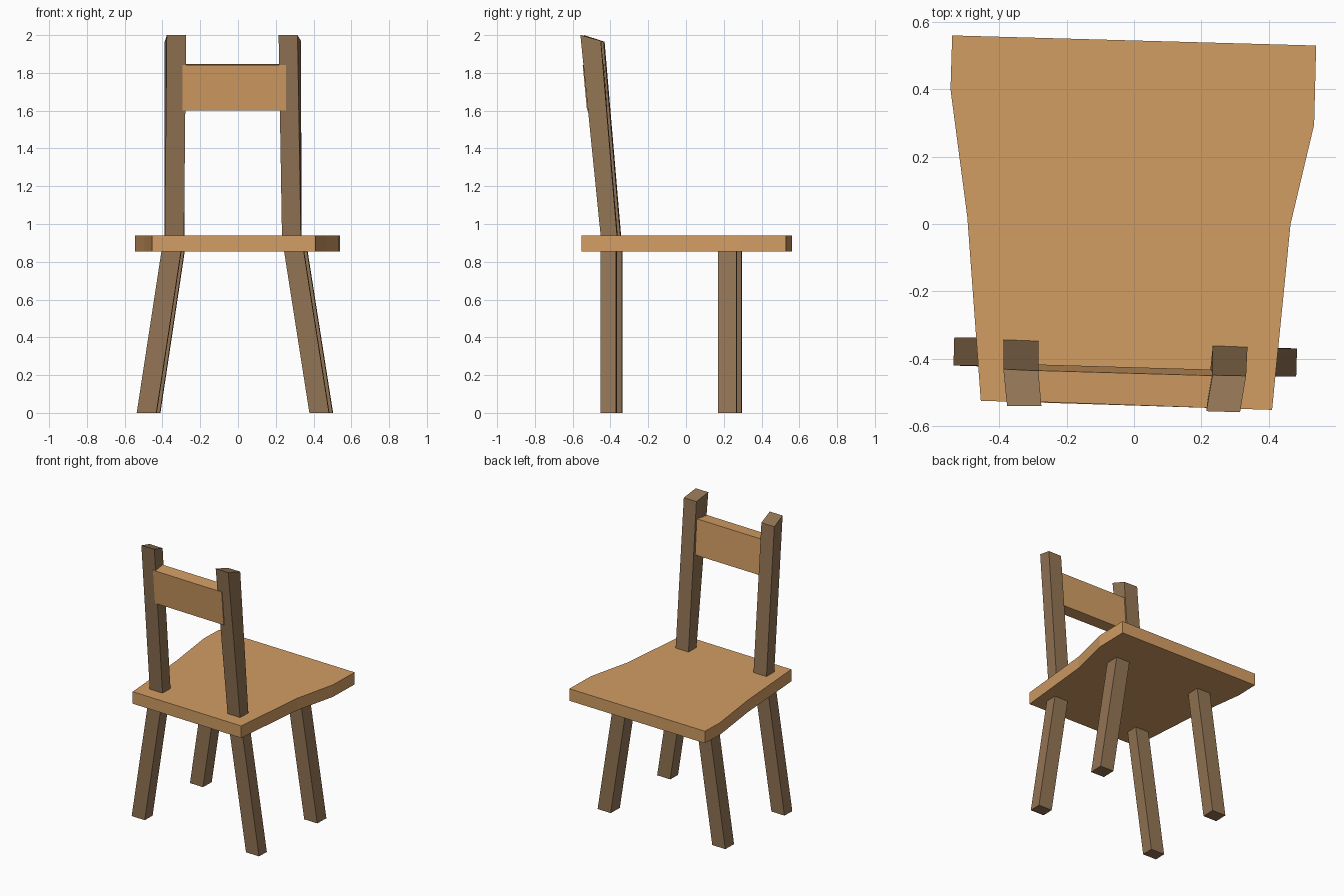
import bpy
import math

if "Cube" in bpy.data.objects:
    bpy.data.objects.remove(bpy.data.objects["Cube"])


def material(name, rgb):
    m = bpy.data.materials.new(name)
    m.diffuse_color = (*rgb, 1.0)
    m.use_nodes = True
    m.node_tree.nodes["Principled BSDF"].inputs["Base Color"].default_value = m.diffuse_color
    return m


light_wood = material("light wood", (0.645, 0.337, 0.127))
dark_wood = material("dark wood", (0.288, 0.175, 0.089))


def loft(name, bottom, top, mat):
    """Solid between two matching rings, both counter-clockwise from above."""
    n = len(bottom)
    faces = [tuple(reversed(range(n))), tuple(range(n, 2 * n))]
    faces += [(i, (i + 1) % n, n + (i + 1) % n, n + i) for i in range(n)]
    mesh = bpy.data.meshes.new(name)
    mesh.from_pydata(list(bottom) + list(top), [], faces)
    mesh.materials.append(mat)
    obj = bpy.data.objects.new(name, mesh)
    bpy.context.collection.objects.link(obj)
    return obj


TWIST = math.radians(-1.7)  # the chair is slightly skewed


def rect(cx, cy, z, hx, hy):
    c, s = math.cos(TWIST), math.sin(TWIST)
    return [(cx + x * c - y * s, cy + x * s + y * c, z)
            for x, y in ((-hx, -hy), (hx, -hy), (hx, hy), (-hx, hy))]


# Seat: irregular board
outline = [(-0.455, -0.525), (0.41, -0.552), (0.465, 0.0), (0.535, 0.295),
           (0.541, 0.53), (-0.54, 0.56), (-0.545, 0.40), (-0.495, 0.02)]
loft("seat", [(x, y, 0.855) for x, y in outline],
     [(x, y, 0.94) for x, y in outline], light_wood)

# Splayed legs: name, foot x, top x, y, half depth
for name, foot_x, top_x, y, hy in (
        ("left_rear_leg", -0.483, -0.35, -0.380, 0.042),
        ("right_rear_leg", 0.431, 0.295, -0.410, 0.042),
        ("left_forward_leg", -0.464, -0.333, 0.248, 0.047),
        ("right_forward_leg", 0.450, 0.313, 0.220, 0.049)):
    loft(name, rect(foot_x, y, 0.0, 0.052, hy),
         rect(top_x, y, 0.87, 0.052, hy), dark_wood)

# Leaning back posts with sloped tops
loft("left_back_post",
     [(-0.388, -0.429, 0.92), (-0.286, -0.432, 0.92),
      (-0.284, -0.346, 0.92), (-0.388, -0.342, 0.92)],
     [(-0.377, -0.540, 2.0), (-0.275, -0.541, 2.0),
      (-0.284, -0.436, 1.965), (-0.388, -0.431, 1.965)], dark_wood)
loft("right_back_post",
     [(0.233, -0.447, 0.92), (0.333, -0.450, 0.92),
      (0.337, -0.364, 0.92), (0.234, -0.360, 0.92)],
     [(0.215, -0.556, 2.0), (0.315, -0.559, 2.0),
      (0.333, -0.451, 1.97), (0.233, -0.449, 1.97)], dark_wood)

# Backrest board between the posts
loft("backrest",
     [(-0.295, -0.505, 1.60), (0.255, -0.524, 1.60),
      (0.255, -0.433, 1.60), (-0.295, -0.417, 1.60)],
     [(-0.295, -0.528, 1.842), (0.255, -0.547, 1.842),
      (0.255, -0.451, 1.848), (-0.295, -0.435, 1.848)], light_wood)
